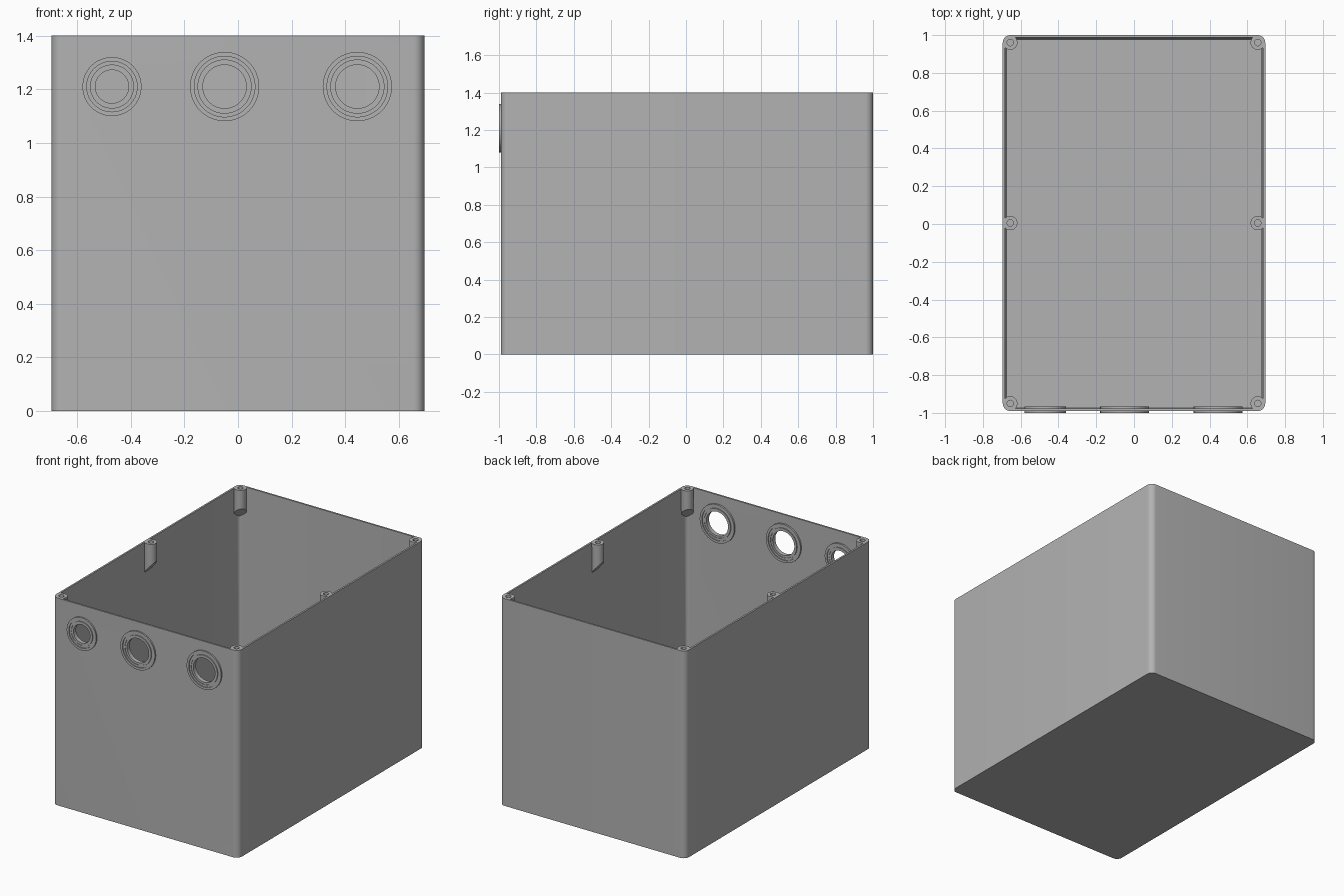
import bpy, bmesh, math
from mathutils import Vector

if "Cube" in bpy.data.objects:
    bpy.data.objects.remove(bpy.data.objects["Cube"])

HX, HY, CY, H = 0.695, 0.995, 0.005, 1.4   # half sizes, centre in y, height
CORNER = 0.04

grey = bpy.data.materials.new("plain grey")
grey.use_nodes = True
grey.diffuse_color = (0.45, 0.45, 0.45, 1)
grey.node_tree.nodes["Principled BSDF"].inputs["Base Color"].default_value = grey.diffuse_color


def finish(bm, name):
    bmesh.ops.recalc_face_normals(bm, faces=bm.faces)
    mesh = bpy.data.meshes.new(name)
    bm.to_mesh(mesh)
    bm.free()
    mesh.materials.append(grey)
    ob = bpy.data.objects.new(name, mesh)
    bpy.context.collection.objects.link(ob)
    return ob


def smooth(ob):
    bpy.ops.object.select_all(action="DESELECT")
    ob.select_set(True)
    bpy.context.view_layer.objects.active = ob
    bpy.ops.object.shade_smooth_by_angle(angle=math.radians(30))


def bridge(bm, a, b):
    n = len(a)
    for i in range(n):
        j = (i + 1) % n
        bm.faces.new((a[i], a[j], b[j], b[i]))


def rounded_loop(bm, inset, z, steps=8):
    r = CORNER - inset
    verts = []
    for k, (sx, sy) in enumerate(((1, 1), (-1, 1), (-1, -1), (1, -1))):
        for i in range(steps + 1):
            a = math.pi / 2 * (k + i / steps)
            verts.append(bm.verts.new((sx * (HX - CORNER) + r * math.cos(a),
                                       CY + sy * (HY - CORNER) + r * math.sin(a), z)))
    return verts


# Open box: outer wall, thin rim, slightly drafted inner wall, floor
bm = bmesh.new()
loops = [rounded_loop(bm, i, z) for i, z in ((0, 0), (0, H), (0.012, H), (0.022, 0.02))]
for a, b in zip(loops, loops[1:]):
    bridge(bm, a, b)
bm.faces.new(loops[0])
bm.faces.new(loops[-1])
box = finish(bm, "box_shell")


def ring(name, x, z, profile, segments=64):
    """Closed profile of (radius, y) turned around a front-to-back axis."""
    bm = bmesh.new()
    rows = []
    for r, y in profile:
        row = []
        for i in range(segments):
            a = math.tau * i / segments
            row.append(bm.verts.new((x + r * math.cos(a), y, z + r * math.sin(a))))
        rows.append(row)
    for a, b in zip(rows, rows[1:] + rows[:1]):
        bridge(bm, a, b)
    return finish(bm, name)


# Grommets through the front wall, grooved on both faces
GZ = 1.21
front, wall_out, wall_in, back = -1.0, -0.988, -0.975, -0.966
for label, x, R, hole in (("right", -0.47, 0.11, 0.062),
                          ("middle", -0.05, 0.129, 0.081),
                          ("left", 0.445, 0.129, 0.081)):
    # opening in the wall
    bm = bmesh.new()
    ends = []
    for y in (-1.1, -0.9):
        ends.append([bm.verts.new((x + (R - 0.03) * math.cos(math.tau * i / 64), y,
                                   GZ + (R - 0.03) * math.sin(math.tau * i / 64)))
                     for i in range(64)])
    bridge(bm, *ends)
    for e in ends:
        bm.faces.new(e)
    cutter = finish(bm, "opening_cutter")
    cutter.hide_render = True
    mod = box.modifiers.new("opening", "BOOLEAN")
    mod.operation, mod.solver, mod.object = "DIFFERENCE", "EXACT", cutter
    bpy.context.view_layer.objects.active = box
    bpy.ops.object.modifier_apply(modifier=mod.name)
    bpy.data.objects.remove(cutter)

    g1, g2, g3 = R - 0.016, R - 0.028, R - 0.034
    profile = [(R, wall_out), (R, front), (g1, front), (g1, front + 0.006),
               (g2, front + 0.006), (g2, front), (g3, front), (g3, front + 0.003),
               (hole, front + 0.003), (hole, back - 0.003), (g3, back - 0.003),
               (g3, back), (g2, back), (g2, back - 0.006), (g1, back - 0.006),
               (g1, back), (R, back), (R, wall_in)]
    smooth(ring("grommet_" + label, x, GZ, profile))
smooth(box)


# Screw bosses: blind hole on top, underside slanting down to the wall
def boss(name, x, y, outward, r=0.038, hole=0.017, segments=32):
    bm = bmesh.new()
    out = Vector(outward).normalized()

    def circle(rad, height):
        verts = []
        for i in range(segments):
            d = Vector((math.cos(math.tau * i / segments), math.sin(math.tau * i / segments)))
            z = height(d.dot(out))
            verts.append(bm.verts.new((x + rad * d.x, y + rad * d.y, z)))
        return verts

    loops = [circle(r, lambda t: H - 0.17 - 0.045 * t), circle(r, lambda t: H),
             circle(hole, lambda t: H), circle(hole, lambda t: H - 0.1)]
    for a, b in zip(loops, loops[1:]):
        bridge(bm, a, b)
    bm.faces.new(loops[0])
    bm.faces.new(loops[-1])
    smooth(finish(bm, name))


for sx, side in ((-1, "right"), (1, "left")):
    for sy, end in ((-1, "front"), (0, "middle"), (1, "back")):
        boss(f"screw_boss_{end}_{side}", sx * (HX - CORNER),
             CY + sy * (HY - CORNER), (sx, sy))
